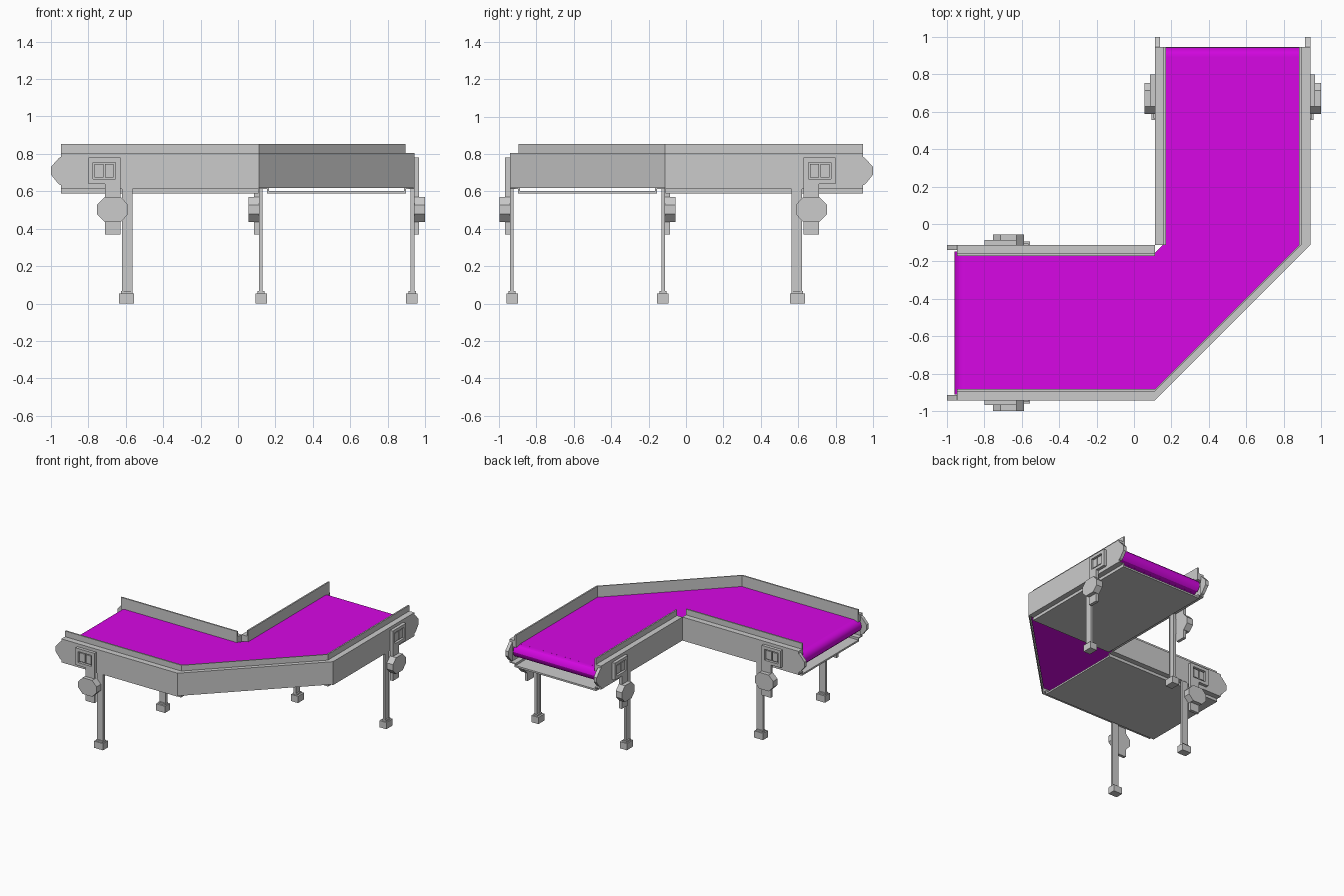
import bpy, bmesh
from math import sin, cos, pi
from mathutils import Vector

if "Cube" in bpy.data.objects:
    bpy.data.objects.remove(bpy.data.objects["Cube"])

belt_mat = bpy.data.materials.new("belt_magenta")
belt_mat.diffuse_color = (0.68, 0.002, 0.78, 1)
belt_mat.use_nodes = True
belt_mat.node_tree.nodes["Principled BSDF"].inputs["Base Color"].default_value = belt_mat.diffuse_color


def swap(p):
    # reflection that turns the left arm into the back arm
    return Vector((-p[1], -p[0], p[2]))


def finish(name, rings, mirror=False, mat=None):
    """Skin a list of closed rings into a capped solid."""
    bm = bmesh.new()
    vs = [[bm.verts.new(swap(p) if mirror else p) for p in r] for r in rings]
    n = len(rings[0])
    for a, b in zip(vs, vs[1:]):
        for i in range(n):
            j = (i + 1) % n
            bm.faces.new((a[i], a[j], b[j], b[i]))
    bm.faces.new(vs[0])
    bm.faces.new(vs[-1])
    bmesh.ops.recalc_face_normals(bm, faces=bm.faces)
    me = bpy.data.meshes.new(name)
    bm.to_mesh(me)
    bm.free()
    ob = bpy.data.objects.new(name, me)
    bpy.context.collection.objects.link(ob)
    if mat:
        me.materials.append(mat)
    return ob


def prism_y(name, pts, y0, y1, m, mat=None):
    return finish(name, [[(x, y, z) for x, z in pts] for y in (y0, y1)], m, mat)


def box(name, x0, x1, y0, y1, z0, z1, m):
    return prism_y(name, [(x0, z0), (x1, z0), (x1, z1), (x0, z1)], y0, y1, m)


# sheet-metal rail section: (inward offset, height), with raised guard
RAIL = [(0, .618), (0, .805), (.047, .805), (.047, .852),
        (.059, .852), (.059, .75), (.012, .75), (.012, .618)]


def rail(name, path, m=False):
    finish(name, [[(x + dx * o, y + dy * o, z) for o, z in RAIL]
                  for x, y, dx, dy in path], m)


# outer rail wraps the corner
rail("outer_rail", [(-.945, -.942, 0, 1), (.111, -.942, 0, 1),
                    (.942, -.111, -1, 0), (.942, .945, -1, 0)])

# belt: carrying sheet on top and return sheet below
R, ZC = .053, .708
outline = [(-.906, -.91), (.11, -.925), (.925, -.11), (.91, .892),
           (.145, .892), (.155, -.11), (.11, -.155), (-.906, -.145)]
for name, z0, z1 in (("belt_top", ZC + R - .008, ZC + R),
                     ("belt_return", ZC - R, ZC - R + .008)):
    finish(name, [[(x, y, z) for x, y in outline] for z in (z0, z1)], mat=belt_mat)


def side_assembly(tag, y, s, m):
    """End plate, leg, switch box and motor on one side; s points outward."""
    def b(name, x0, x1, o0, o1, z0, z1):
        box(f"{name}_{tag}", x0, x1, y + s * o0, y + s * o1, z0, z1, m)

    # pointed bearing plate at the arm end
    tip = [(-.94, .79), (-.96, .775), (-1, .73), (-1, .69), (-.96, .64), (-.94, .63)]
    prism_y(f"end_plate_{tag}", tip, y, y - s * .027, m)
    # bottom flange joining rail and tray
    b("rail_flange", -.945, .11, -.055, 0, .612, .62)
    # channel leg and foot
    b("leg_web", -.613, -.572, -.018, -.003, .05, .64)
    for i, x in enumerate((-.62, -.572)):
        b(f"leg_flange_{i}", x, x + .007, -.02, 0, .05, .64)
    b("foot", -.635, -.555, -.045, .018, 0, .055)
    b("foot_collar", -.625, -.565, -.03, .008, .055, .067)
    # bracket
    b("bracket", -.71, -.628, 0, .025, .37, .64)
    # switch box: frame around a recess that holds two buttons
    b("switch_back", -.80, -.628, 0, .005, .64, .78)
    b("switch_frame_left", -.80, -.775, .005, .025, .64, .78)
    b("switch_frame_right", -.655, -.628, .005, .025, .64, .78)
    b("switch_frame_bottom", -.775, -.655, .005, .025, .64, .665)
    b("switch_frame_top", -.775, -.655, .005, .025, .755, .78)
    for i, x in enumerate((-.766, -.71)):
        b(f"switch_button_{i}", x, x + .046, .005, .018, .675, .745)
    # octagonal motor
    octo = [(.083, .025), (.043, .067), (-.043, .067), (-.083, .025),
            (-.083, -.025), (-.043, -.067), (.043, -.067), (.083, -.025)]
    prism_y(f"motor_{tag}", [(-.67 + px, .503 + pz) for px, pz in octo],
            y, y + s * .056, m)


for arm, m in (("left", False), ("back", True)):
    rail(f"inner_rail_{arm}", [(-.945, -.111, 0, -1), (.111, -.111, 0, -1)], m)
    # belt wrapped over the end roller; the back one sits slightly further in
    cx = -.891 if m else -.906
    roll = [(cx + R * cos(a), ZC + R * sin(a)) for a in (i * pi / 6 for i in range(12))]
    ob = prism_y(f"belt_end_{arm}", roll, -.91, -.148, m, belt_mat)
    bpy.context.view_layer.objects.active = ob
    ob.select_set(True)
    bpy.ops.object.shade_smooth_by_angle()
    ob.select_set(False)
    # drip tray with side lips
    box(f"tray_{arm}", -.945, .11, -.887, -.165, .588, .602, m)
    box(f"tray_lip_outer_{arm}", -.945, .11, -.897, -.887, .588, .62, m)
    box(f"tray_lip_inner_{arm}", -.945, .11, -.165, -.155, .588, .62, m)
    side_assembly(f"{arm}_outer", -.942, -1, m)
    side_assembly(f"{arm}_inner", -.111, 1, m)
